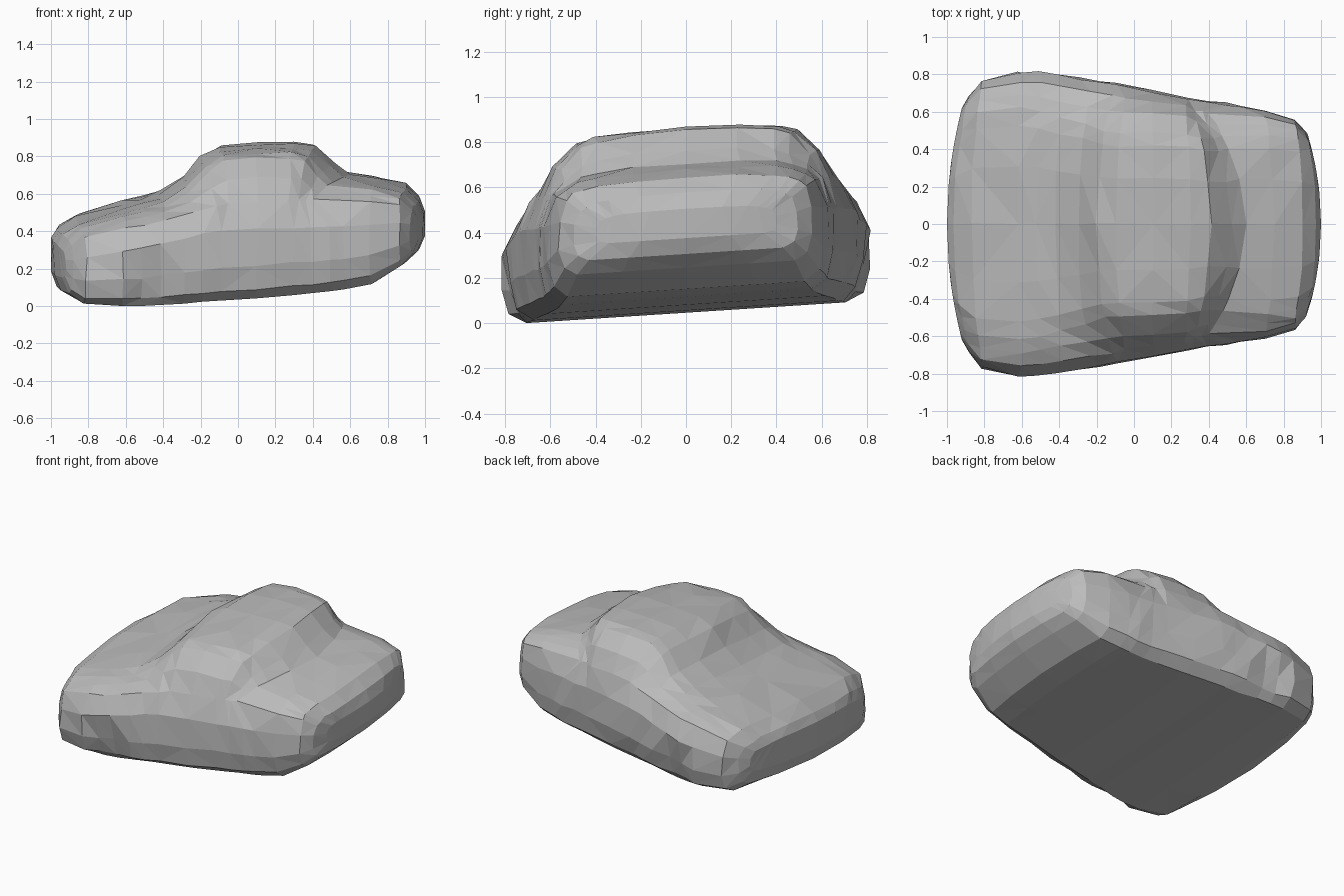
import bpy, bmesh, random
from mathutils import Vector

random.seed(4)
default_cube = bpy.data.objects.get("Cube")
if default_cube:
    bpy.data.objects.remove(default_cube, do_unlink=True)

LEAN = 0.065   # the whole car leans slightly towards its -y side
LIFT = 0.006

grey = bpy.data.materials.new("plain grey")
grey.use_nodes = True
grey.diffuse_color = (0.5, 0.5, 0.5, 1)
grey.node_tree.nodes["Principled BSDF"].inputs["Base Color"].default_value = (0.5, 0.5, 0.5, 1)


def half_section(x, w, floor, ws, zs, wr, top):
    """Half outline from the floor centre, round the side, to the roof centre."""
    h = zs - floor
    rise = top - zs
    drop = min(0.045, rise * 0.35)
    # the front wheel arches are shallow hollows low in the side
    hollow = 0.04 if -0.55 < x < -0.4 else 0
    return [(0, floor), (w * 0.5, floor), (w * 0.86, floor),
            (w * 0.96 - hollow, floor + h * 0.1), (w - hollow, floor + h * 0.35),
            (w * 0.99, floor + h * 0.72), (ws, zs),
            (ws * 0.45 + wr * 0.55 + rise * 0.1, zs * 0.45 + (top - drop) * 0.55),
            (wr, top - drop), (wr * 0.85, top - drop * 0.5),
            (wr * 0.5, top - drop * 0.15), (0, top)]


# Stations: x, bow, half width, floor, shoulder half width, shoulder z, roof half width, roof z
stations = [
    # nose and bonnet
    (-1.0, .08, .62, .18, .58, .32, .42, .36),
    (-.97, .09, .69, .10, .64, .36, .5, .41),
    (-.87, .06, .77, .05, .72, .41, .6, .47),
    (-.62, .02, .82, .04, .76, .46, .62, .54),
    (-.52, .03, .82, .04, .75, .48, .6, .565),
    # windscreen
    (-.42, .05, .81, .045, .73, .51, .57, .595),
    (-.3, .08, .78, .05, .71, .54, .54, .68),
    (-.2, .1, .765, .06, .69, .57, .5, .79),
    # roof
    (-.1, .06, .75, .065, .67, .59, .49, .845),
    (.1, 0, .715, .075, .65, .6, .49, .86),
    (.3, -.03, .675, .09, .63, .6, .48, .862),
    # rear window
    (.41, -.1, .655, .1, .61, .6, .46, .845),
    (.52, -.18, .645, .11, .6, .6, .46, .76),
    (.6, -.23, .635, .12, .59, .6, .47, .7),
    # boot and tail
    (.75, -.05, .61, .145, .57, .59, .48, .675),
    (.9, -.04, .56, .24, .53, .57, .46, .64),
    (.97, -.05, .5, .3, .47, .52, .4, .57),
    (1.0, -.05, .4, .37, .38, .47, .32, .5),
]

# Body shell: loft through the stations; window stations bow mainly above the shoulder
bm = bmesh.new()
rings = []
for x, bow, w, *shape in stations:
    half = half_section(x, w, *shape)
    outline = half + [(-y, z) for y, z in half[-2:0:-1]]
    shoulder = shape[2]
    ring = []
    for y, z in outline:
        hold = 0.15 if abs(x) < 0.7 and z < shoulder else 1
        ring.append(bm.verts.new((x + bow * hold * (y / w) ** 2, y, z)))
    rings.append(ring)
n = len(rings[0])
for a, b in zip(rings, rings[1:]):
    for i in range(n):
        j = (i + 1) % n
        bm.faces.new((a[i], a[j], b[j], b[i]))

# Nose and tail caps: columns joining the lower outline to the upper one
top = n // 2
for ring in (rings[0], rings[-1]):
    for i in range(top // 2):
        for side in (1, -1):
            ids = (i, i + 1, top - i - 1, top - i)
            bm.faces.new([ring[(side * k) % n] for k in ids])

# Slightly uneven facets, leaving the ends and the floor clean
for ring in rings[1:-1]:
    for i, v in enumerate(ring):
        if 2 < i < n - 2:
            v.co += Vector([random.uniform(-0.006, 0.006) for _ in range(3)])

# Lean the shell and split it into flat facets
for v in bm.verts:
    v.co.z += LEAN * v.co.y + LIFT
bmesh.ops.recalc_face_normals(bm, faces=bm.faces)
bmesh.ops.triangulate(bm, faces=bm.faces, quad_method='SHORT_EDGE')
mesh = bpy.data.meshes.new("car_body")
bm.to_mesh(mesh)
bm.free()
mesh.materials.append(grey)
bpy.context.collection.objects.link(bpy.data.objects.new("car_body", mesh))
